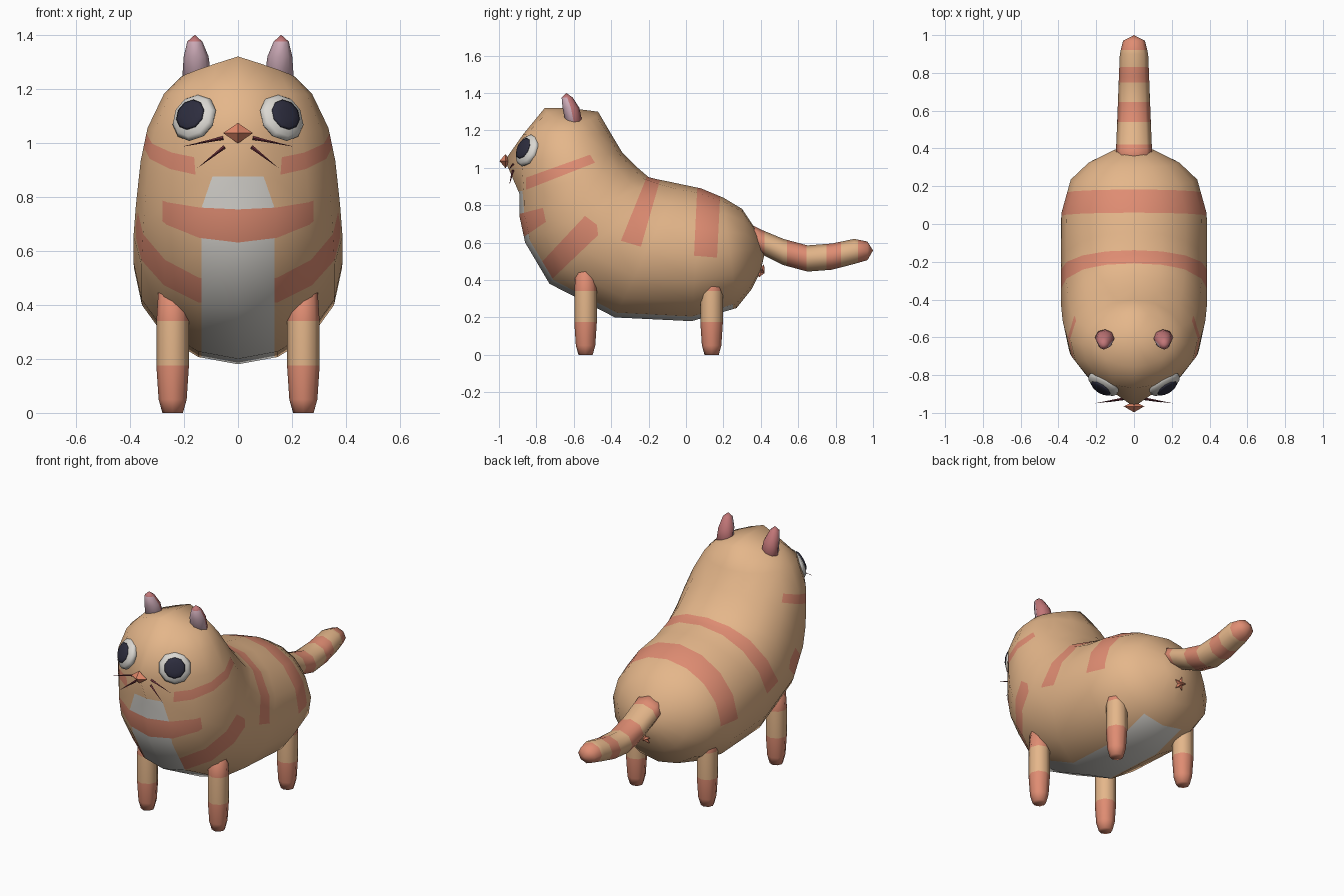
import bpy, bmesh, math
from mathutils import Vector, Matrix
from mathutils.bvhtree import BVHTree

if "Cube" in bpy.data.objects:
    bpy.data.objects.remove(bpy.data.objects["Cube"])


def material(name, rgb):
    m = bpy.data.materials.new(name)
    m.diffuse_color = (*rgb, 1)
    m.use_nodes = True
    m.node_tree.nodes["Principled BSDF"].inputs["Base Color"].default_value = m.diffuse_color
    return m


TAN = material("tan fur", (0.78, 0.47, 0.255))
SALMON = material("salmon stripe", (0.74, 0.265, 0.17))
WHITE = material("white fur", (0.70, 0.68, 0.64))
DARK = material("dark pupil", (0.026, 0.026, 0.048))
EAR = material("ear pink", (0.53, 0.18, 0.185))
INNER = material("inner ear", (0.60, 0.40, 0.47))
NOSE = material("nose orange", (0.74, 0.24, 0.14))
WHISKER = material("whisker maroon", (0.17, 0.035, 0.05))


def oval(mid, a, b, n):
    """Closed ring around mid spanned by half axes a and b."""
    return [mid + a * math.cos(2 * math.pi * i / n) + b * math.sin(2 * math.pi * i / n)
            for i in range(n)]


def loft(rings, start, end):
    """Skin rings, close with poles, remember smooth normals, triangulate."""
    bm = bmesh.new()
    rows = [[bm.verts.new(p) for p in r] for r in rings]
    n = len(rows[0])
    for a, b in zip(rows, rows[1:]):
        for i in range(n):
            bm.faces.new((a[i], a[(i + 1) % n], b[(i + 1) % n], b[i]))
    for row, pole in ((rows[0], start), (rows[-1], end)):
        p = bm.verts.new(pole)
        for i in range(n):
            bm.faces.new((row[i], row[(i + 1) % n], p))
    bmesh.ops.recalc_face_normals(bm, faces=bm.faces[:])
    bm.normal_update()
    layer = bm.verts.layers.float_vector.new("smooth_normal")
    for v in bm.verts:
        v[layer] = v.normal
    bmesh.ops.triangulate(bm, faces=bm.faces[:])
    return bm


def paint(bm, index, planes):
    """Cut the outline given by planes (point, outward normal) and colour the inside."""
    def inside(f, ps):
        c = f.calc_center_median()
        return all((c - p).dot(n) < 0 for p, n in ps)
    for k, (co, no) in enumerate(planes):
        faces = [f for f in bm.faces if inside(f, planes[:k])]
        geom = set(faces)
        for f in faces:
            geom.update(f.edges)
            geom.update(f.verts)
        bmesh.ops.bisect_plane(bm, geom=list(geom), dist=1e-5, plane_co=co, plane_no=no)
    for f in bm.faces:
        if inside(f, planes):
            f.material_index = index


def outline(pts, to3d):
    """Planes through the edges of a convex polygon seen from the side or front."""
    mid = sum((to3d(*p) for p in pts), Vector()) / len(pts)
    axis = to3d(1, 0).cross(to3d(0, 1))
    planes = []
    for p, q in zip(pts, pts[1:] + pts[:1]):
        no = (to3d(*q) - to3d(*p)).cross(axis).normalized()
        if (mid - to3d(*p)).dot(no) > 0:
            no = -no
        planes.append((to3d(*p), no))
    return planes


def band(axis, lo, hi):
    return [(axis * lo, -axis), (axis * hi, axis)]


def finish(bm, name, mats, smooth=True):
    layer = bm.verts.layers.float_vector.get("smooth_normal")
    normals = [v[layer].normalized() for v in bm.verts] if layer else None
    me = bpy.data.meshes.new(name)
    bm.to_mesh(me)
    bm.free()
    for m in mats:
        me.materials.append(m)
    me.polygons.foreach_set("use_smooth", [smooth] * len(me.polygons))
    if normals and smooth:
        me.normals_split_custom_set_from_vertices(normals)
    ob = bpy.data.objects.new(name, me)
    bpy.context.scene.collection.objects.link(ob)


X, Y, Z = Vector((1, 0, 0)), Vector((0, 1, 0)), Vector((0, 0, 1))


def side(y, z):
    return Vector((0, y, z))


def front(x, z):
    return Vector((x, 0, z))


# Body and head: (back y, z, front y, z, half width), crown to rump
SECTIONS = [(-.47, 1.30, -.755, 1.32, .21), (-.40, 1.18, -.87, 1.18, .275),
            (-.34, 1.08, -.90, 1.03, .335), (-.27, 1.01, -.89, .86, .36),
            (-.20, .95, -.89, .74, .37), (-.16, .94, -.86, .60, .378),
            (-.11, .93, -.73, .38, .387), (-.04, .915, -.38, .20, .387),
            (.08, .89, .03, .18, .385), (.20, .84, .27, .25, .335),
            (.30, .78, .35, .35, .24), (.38, .66, .40, .45, .11)]
rings = []
for by, bz, fy, fz, w in SECTIONS:
    B, F = side(by, bz), side(fy, fz)
    rings.append(oval((B + F) / 2, (B - F) / 2, X * w, 16))
for p in rings[0]:
    p.z -= 0.065 * abs(p.x) / 0.21          # rounded crown
rings[2][8] = side(-.968, 1.04)             # snout tip
body = loft(rings, side(-.61, 1.318), side(.42, .54))
tree = BVHTree.FromBMesh(body)

# Painted stripes, bib and belly
STRIPES = [
    [(-.856, .947), (-.856, .882), (-.487, 1.027), (-.513, 1.07)],
    [(-.90, .358), (-.54, .743), (-.476, .695), (-.47, .64), (-.90, .23)],
    [(-.19, 1.0), (-.12, 1.0), (-.241, .578), (-.348, .61)],
    [(.065, 1.0), (.19, 1.0), (.166, .52), (.043, .53)]]
for s in STRIPES:
    paint(body, 1, outline(s, side))
paint(body, 2, band(X, -.135, .135) + [(Z * .65, Z), (Y * .25, Y)])
paint(body, 2, outline([(-.095, .875), (.095, .875), (.135, .76), (.135, .64),
                        (-.135, .64), (-.135, .76)], front) + [(Y * -.6, Y)])
paint(body, 1, outline([(-1.0, .725), (-.765, .786), (-.749, .711), (-1.0, .54)], side))
finish(body, "body", [TAN, SALMON, WHITE])

# Tail: (y, z, half width, half height)
TAIL = [(.34, .63, .095, .07), (.40, .605, .095, .065), (.52, .55, .09, .07),
        (.65, .515, .085, .07), (.78, .525, .08, .07), (.90, .553, .075, .067),
        (.97, .556, .058, .05)]
tail = loft([oval(side(y, z), X * w, Z * h, 8) for y, z, w, h in TAIL],
            side(.32, .63), side(1.0, .558))
for lo, hi in ((.3, .42), (.54, .645), (.75, .83), (.92, 1.1)):
    paint(tail, 1, band(Y, lo, hi))
finish(tail, "tail", [TAN, SALMON])

# Legs with socks
LEG = [(0, .038), (.05, .052), (.17, .06), (.34, .06), (.47, .052)]
for s, label in ((1, "right"), (-1, "left")):
    for y, where in ((-.537, "front"), (.137, "back")):
        c = Vector((s * .242, y, 0))
        leg = loft([oval(c + Z * z, X * r, Y * r, 8) for z, r in LEG], c, c + Z * .49)
        paint(leg, 1, band(Z, -.1, .175))
        paint(leg, 1, band(Z, .34, .6))
        finish(leg, f"{where}_leg_{label}", [TAN, SALMON])

    # Ears
    parts = [(.152, -.595, 1.22, .056, .045), (.155, -.615, 1.32, .046, .045),
             (.16, -.635, 1.375, .028, .03)]
    ear = loft([oval(Vector((s * x, y, z)), X * a, Y * b, 8) for x, y, z, a, b in parts],
               Vector((s * .152, -.595, 1.2)), Vector((s * .16, -.64, 1.40)))
    for f in ear.faces:
        if f.normal.y < -0.3 and f.calc_center_median().z < 1.38:
            f.material_index = 1
    finish(ear, f"ear_{label}", [EAR, INNER])

    # Eyes: flattened domes on the head surface
    hit = tree.ray_cast(Vector((s * .16, -2, 1.092)), Y)[0]
    n = Vector((s * .5, -.78, .36)).normalized()
    rot = n.to_track_quat('Z', 'Y').to_matrix().to_4x4()
    for name, mat, r, t, out in (("eye", WHITE, .093, .035, .004),
                                 ("pupil", DARK, .06, .012, .034)):
        bm = bmesh.new()
        bmesh.ops.create_uvsphere(
            bm, u_segments=10, v_segments=6, radius=1,
            matrix=Matrix.Translation(hit + n * out) @ rot @ Matrix.Diagonal((r, r, t, 1)))
        finish(bm, f"{name}_{label}", [mat])

    # Whiskers
    for i, (a, b) in enumerate((((.055, -.925, 1.018), (.21, -.95, .985)),
                                ((.05, -.925, .985), (.15, -.945, .907)))):
        a, b = (Vector((s * p[0], p[1], p[2])) for p in (a, b))
        u = (b - a).cross(Y).normalized()
        wh = loft([oval(a, u * .007, Y * .007, 4)], a, b)
        finish(wh, f"whisker_{label}_{i + 1}", [WHISKER], False)

# Nose: small diamond
nose = loft([oval(side(-.965, 1.036), X * .055, Z * .038, 4)],
            side(-.94, 1.036), side(-.997, 1.036))
finish(nose, "nose", [NOSE], False)

# Star mark under the tail
d = Vector((0, .93, -.37)).normalized()
up = X.cross(d).normalized()
mid = side(.402, .445)
star = [mid + (X * math.sin(i * math.pi / 5) + up * math.cos(i * math.pi / 5))
        * (.042 if i % 2 == 0 else .018) for i in range(10)]
finish(loft([star], mid - d * .02, mid + d * .02), "star_mark", [NOSE], False)
